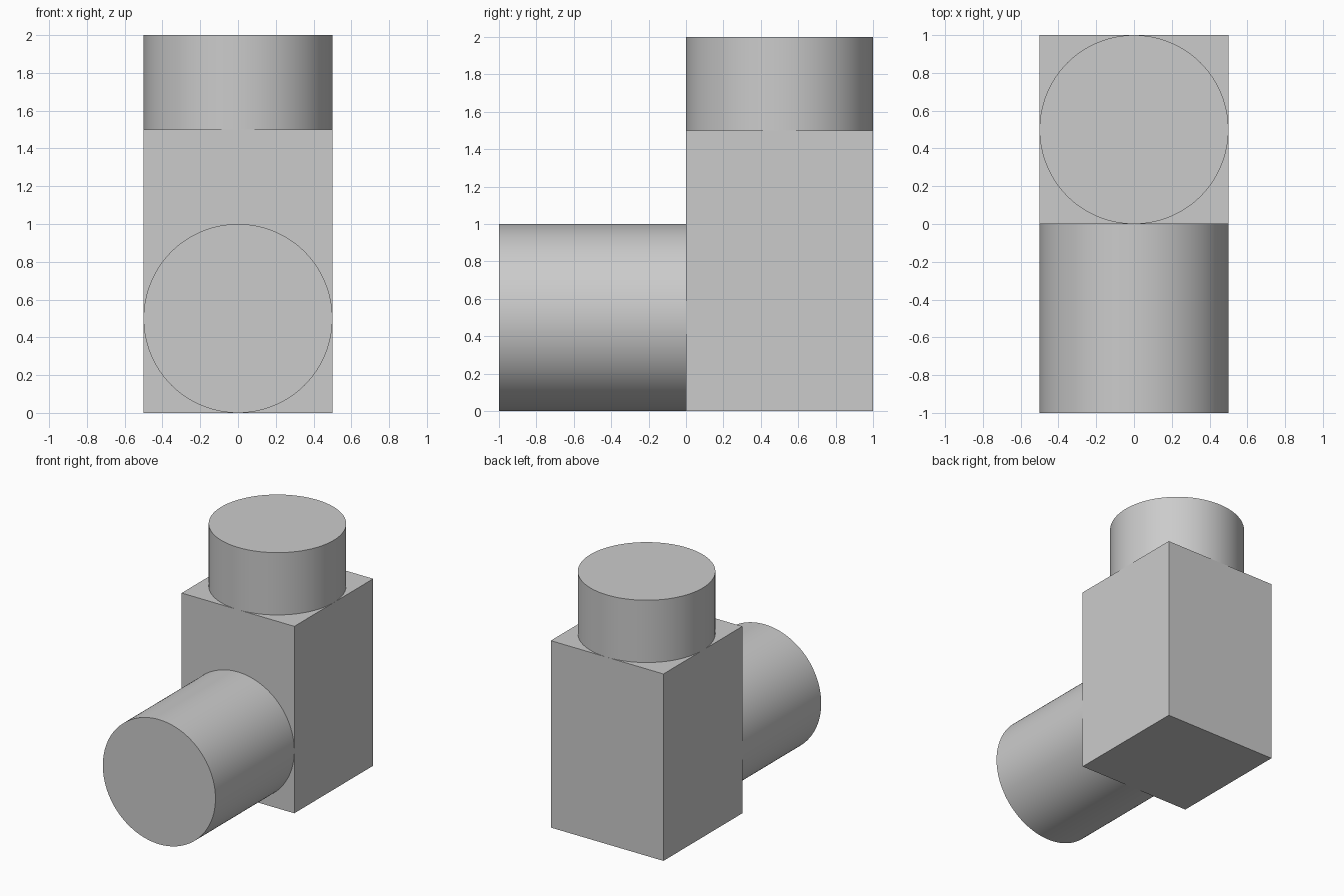
import bpy
import math

cube = bpy.data.objects.get("Cube")
if cube:
    bpy.data.objects.remove(cube, do_unlink=True)

# Single plain grey
grey = bpy.data.materials.new("light_grey")
grey.use_nodes = True
colour = (0.6, 0.6, 0.6, 1)
grey.diffuse_color = colour
for node in grey.node_tree.nodes:
    if node.type == 'BSDF_PRINCIPLED':
        node.inputs["Base Color"].default_value = colour


def finish(name):
    obj = bpy.context.object
    obj.name = name
    obj.data.materials.append(grey)
    return obj


def round_part(name, depth, location, rotation=(0, 0, 0)):
    bpy.ops.mesh.primitive_cylinder_add(vertices=128, radius=0.5, depth=depth,
                                        location=location, rotation=rotation)
    finish(name)
    bpy.ops.object.shade_smooth_by_angle(angle=math.radians(30))


# Square upright block at the back
bpy.ops.mesh.primitive_cube_add(size=1, location=(0, 0.5, 0.75))
body = finish("body_block")
body.scale = (1, 1, 1.5)
bpy.ops.object.transform_apply(location=False, rotation=False, scale=True)

# Round cap on top, and barrel pointing forward
round_part("top_cap", 0.5, (0, 0.5, 1.75))
round_part("front_barrel", 1, (0, -0.5, 0.5), (math.pi / 2, 0, 0))
